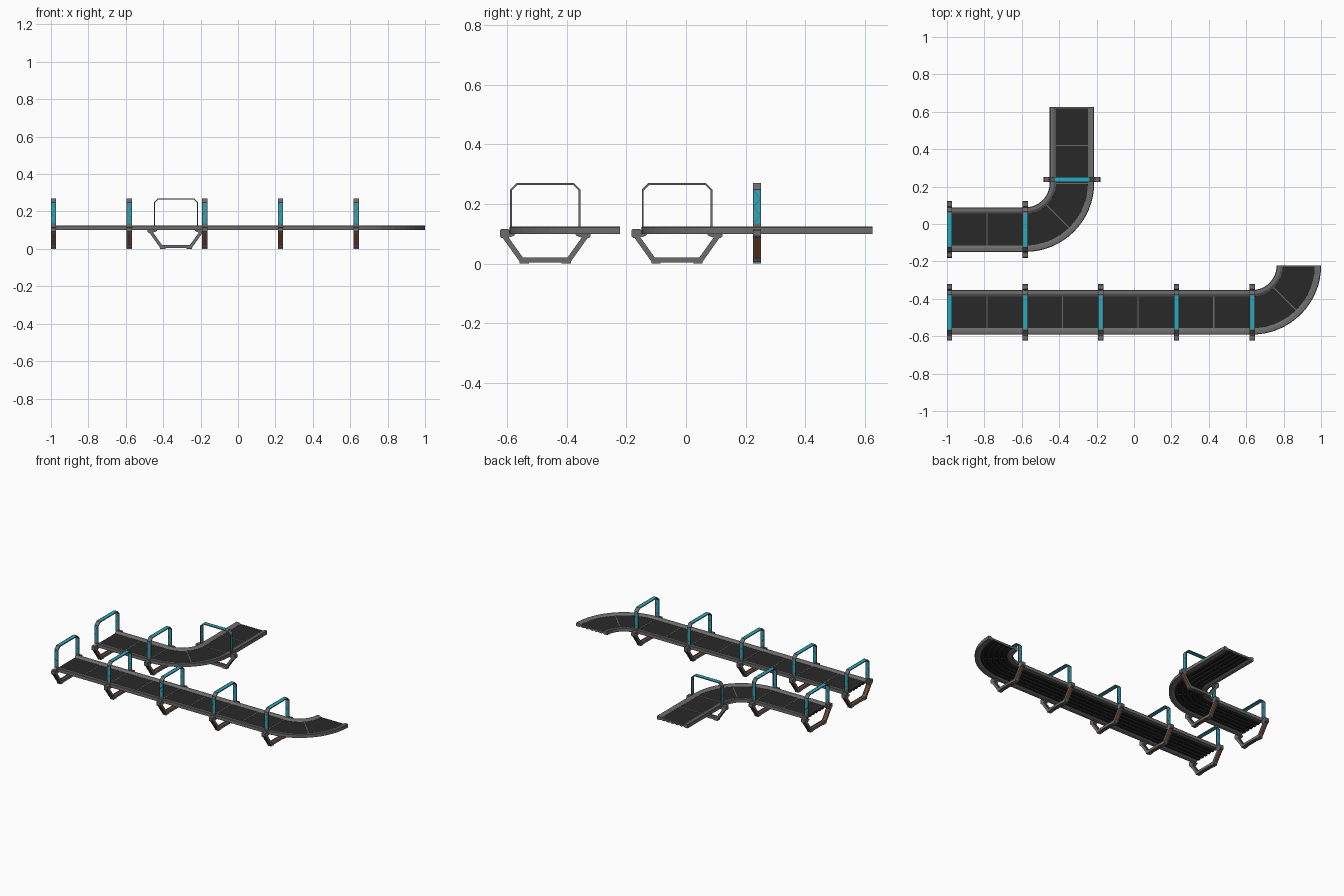
import bpy, bmesh
from math import sin, cos, pi
from mathutils import Vector, Matrix

if "Cube" in bpy.data.objects:
    bpy.data.objects.remove(bpy.data.objects["Cube"])


def material(name, rgb):
    m = bpy.data.materials.new(name)
    m.diffuse_color = (*rgb, 1)
    m.use_nodes = True
    m.node_tree.nodes["Principled BSDF"].inputs["Base Color"].default_value = m.diffuse_color
    return m


GREY = material("steel", (0.15, 0.15, 0.15))
DARK = material("rubber", (0.022, 0.022, 0.022))
CYAN = material("cyan_light", (0.015, 0.42, 0.55))
RUST = material("rust", (0.2, 0.06, 0.02))


def finish(name, bm, mat, matrix=None):
    bmesh.ops.recalc_face_normals(bm, faces=bm.faces)
    me = bpy.data.meshes.new(name)
    bm.to_mesh(me)
    bm.free()
    me.materials.append(mat)
    ob = bpy.data.objects.new(name, me)
    bpy.context.collection.objects.link(ob)
    if matrix:
        ob.matrix_world = matrix
    return ob


def loft(bm, rings):
    # closed cross-sections joined in order, with capped ends
    rows = [[bm.verts.new(p) for p in r] for r in rings]
    n = len(rows[0])
    for a, b in zip(rows, rows[1:]):
        for i in range(n):
            j = (i + 1) % n
            bm.faces.new((a[i], a[j], b[j], b[i]))
    bm.faces.new(rows[0])
    bm.faces.new(rows[-1])


def track(bm, profile, frames):
    # sweep a (lateral, z) profile along the floor path
    loft(bm, [[(p.x + n.x * o, p.y + n.y * o, z) for o, z in profile] for p, n in frames])


def band(bm, path, x0, x1, t):
    # flat strip of thickness t following a (lateral, z) path, from x0 to x1
    pts = [Vector(p) for p in path]
    rings = []
    for i, p in enumerate(pts):
        d0 = (p - pts[max(i - 1, 0)]).normalized()
        d1 = (pts[min(i + 1, len(pts) - 1)] - p).normalized()
        if i == 0:
            d0 = d1
        if i == len(pts) - 1:
            d1 = d0
        n0, n1 = Vector((-d0.y, d0.x)), Vector((-d1.y, d1.x))
        m = (n0 + n1).normalized()
        m *= t / 2 / m.dot(n0)
        a, b = p + m, p - m
        rings.append([(x0, a.x, a.y), (x1, a.x, a.y), (x1, b.x, b.y), (x0, b.x, b.y)])
    loft(bm, rings)


def prism(bm, outline, x0, x1):
    loft(bm, [[(x, y, z) for y, z in outline] for x in (x0, x1)])


def line(p, q):
    p, q = Vector(p), Vector(q)
    d = (q - p).normalized()
    n = Vector((-d.y, d.x))
    return [(p, n), (q, n)]


def arc(c, a0, a1, r=0.25, steps=8):
    out = []
    for i in range(steps + 1):
        a = a0 + (a1 - a0) * i / steps
        d = Vector((cos(a), sin(a)))
        out.append((Vector(c) + d * r, -d))
    return out


# Cross-sections: side rail, belt with ribbed underside
RAIL = [(0.119, 0.100), (0.119, 0.122), (0.116, 0.125), (0.098, 0.125),
        (0.085, 0.117), (0.083, 0.106), (0.096, 0.100)]
BELT = [(-0.086, 0.116), (-0.086, 0.108)]
for k in range(-2, 3):
    c = k * 0.034
    BELT += [(c - 0.014, 0.108), (c - 0.008, 0.101), (c + 0.008, 0.101), (c + 0.014, 0.108)]
BELT += [(0.086, 0.108), (0.086, 0.116)]
JOINT = [(-0.086, 0.1172), (-0.086, 0.105), (0.086, 0.105), (0.086, 0.1172)]


def section(name, frames):
    rails = bmesh.new()
    for s in (1, -1):
        track(rails, [(o * s, z) for o, z in RAIL], frames)
    # cross strip closing the end of the section
    p, n = frames[-1]
    d = Vector((n.y, -n.x))
    track(rails, JOINT, [(p - d * 0.006, n), (p, n)])
    finish(name + "_rails", rails, GREY)
    belt = bmesh.new()
    track(belt, BELT, frames)
    finish(name + "_belt", belt, DARK)


W = 0.014    # half width of a portal along the track
E = 0.010    # half width of its coloured inset
ARCH = [(-0.115, 0.117), (-0.115, 0.247), (-0.095, 0.267), (0.095, 0.267), (0.115, 0.247), (0.115, 0.117)]
LEGS = [(-0.136, 0.092), (-0.079, 0.012), (0.079, 0.012), (0.136, 0.092)]


def portal(name, x, y, turn=0):
    mat = Matrix.Translation((x, y, 0)) @ Matrix.Rotation(turn, 4, 'Z')
    frame, inset, rust = bmesh.new(), bmesh.new(), bmesh.new()
    # edge strips of arch and legs
    for s in (-1, 1):
        band(frame, ARCH, s * E, s * W, 0.006)
        band(frame, LEGS, s * 0.008, s * W, 0.017)
    # coloured insets
    for s in (-1, 1):
        band(inset, [(s * 0.115, 0.135), (s * 0.115, 0.245)], -E, E, 0.004)
        # solid corners and post feet
        band(frame, [(s * 0.115, 0.245), (s * 0.115, 0.247), (s * 0.095, 0.267), (s * 0.09, 0.267)], -E, E, 0.0055)
        band(frame, [(s * 0.115, 0.117), (s * 0.115, 0.135)], -E, E, 0.0055)
        # zigzag lattice on the posts
        for k in range(4):
            z0 = 0.135 + k * 0.0275
            e = E if k % 2 else -E
            a = s * 0.115
            loft(frame, [[(ex, a - 0.0026, z), (ex, a + 0.0026, z),
                          (ex, a + 0.0026, z + 0.004), (ex, a - 0.0026, z + 0.004)]
                         for ex, z in ((e, z0), (-e, z0 + 0.0235))])
        # chamfered clamp beside the rail
        prism(frame, [(s * u, z) for u, z in
                      [(0.119, 0.092), (0.124, 0.086), (0.147, 0.086), (0.152, 0.092),
                       (0.152, 0.112), (0.147, 0.117), (0.124, 0.117), (0.119, 0.112)]], -W, W)
        # small gusset under the rail
        prism(frame, [(s * u, z) for u, z in
                      [(0.120, 0.088), (0.120, 0.101), (0.100, 0.101), (0.104, 0.094)]], -W, W)
        # ground pad
        prism(frame, [(s * u, z) for u, z in
                      [(0.086, 0.0), (0.086, 0.008), (0.055, 0.008), (0.055, 0.0)]], -W, W)
        # end plates of the legs
        band(frame, [(s * 0.086, 0.022), (s * 0.079, 0.012), (s * 0.060, 0.012)], -0.008, 0.008, 0.0165)
    band(inset, [(-0.09, 0.267), (0.09, 0.267)], -E, E, 0.005)
    band(rust, LEGS, -0.008, 0.008, 0.013)
    finish(name + "_frame", frame, GREY, mat)
    finish(name + "_arch_inset", inset, CYAN, mat)
    finish(name + "_leg_inset", rust, RUST, mat)


STEP = 0.2022
X0 = -0.986

# Long conveyor
for i in range(8):
    section(f"long_straight_{i}", line((X0 + i * STEP, -0.472), (X0 + (i + 1) * STEP, -0.472)))
XB = X0 + 8 * STEP
for i in range(2):
    section(f"long_bend_{i}", arc((XB, -0.222), -pi / 2 + i * pi / 4, -pi / 4 + i * pi / 4))
for i in range(5):
    portal(f"long_portal_{i}", X0 + i * 2 * STEP, -0.472)

# Short conveyor
YS = -0.03
for i in range(2):
    section(f"short_straight_{i}", line((X0 + i * STEP, YS), (X0 + (i + 1) * STEP, YS)))
XS = X0 + 2 * STEP
for i in range(2):
    section(f"short_bend_{i}", arc((XS, YS + 0.25), -pi / 2 + i * pi / 4, -pi / 4 + i * pi / 4))
for i in range(2):
    y = YS + 0.25 + i * STEP
    section(f"short_exit_{i}", line((XS + 0.25, y), (XS + 0.25, y + STEP)))
portal("short_portal_0", X0, YS)
portal("short_portal_1", XS, YS)
portal("short_portal_2", XS + 0.25, 0.238, pi / 2)
